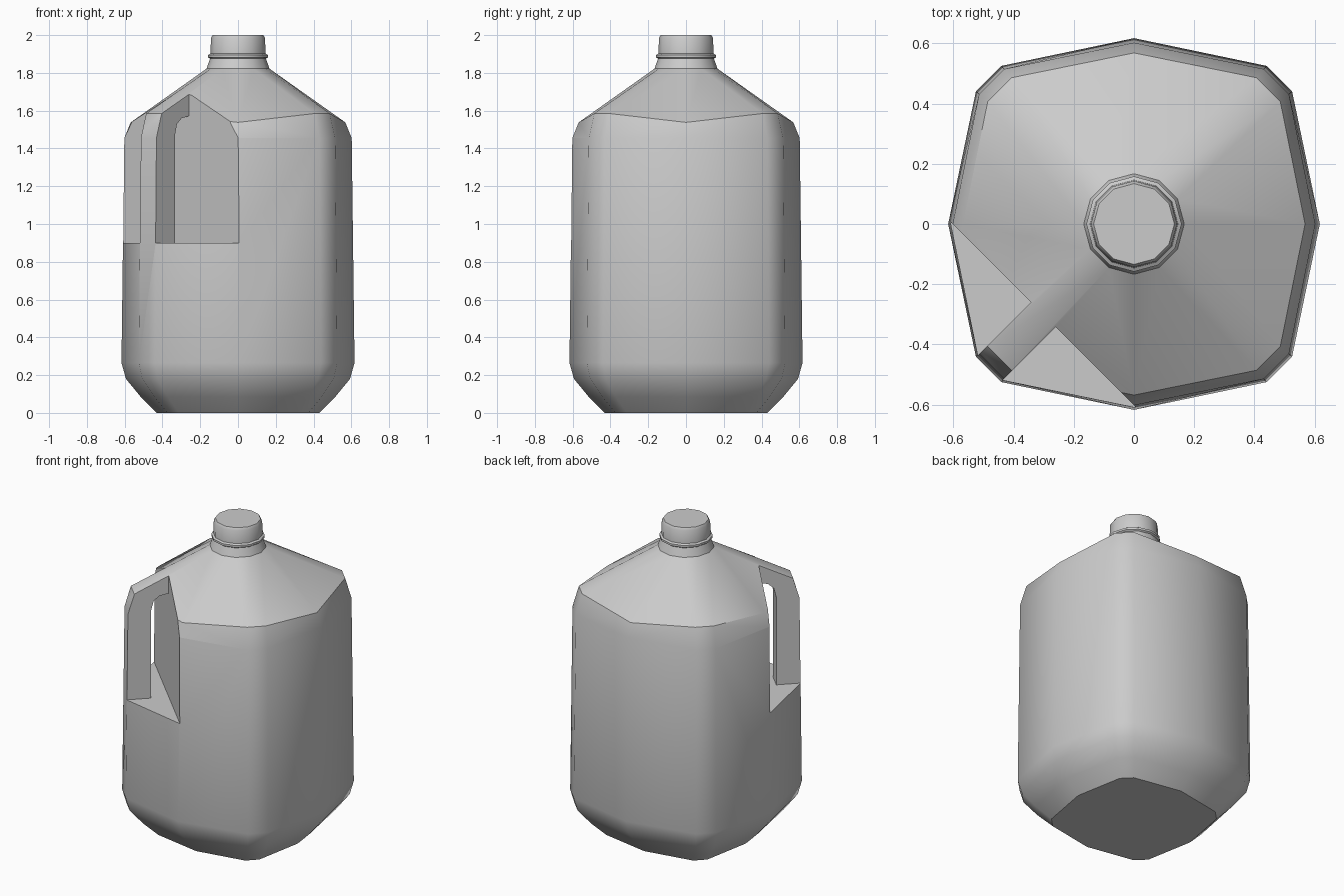
import bpy, bmesh, math
from mathutils import Vector

if "Cube" in bpy.data.objects:
    bpy.data.objects.remove(bpy.data.objects["Cube"])


def make_object(name, bm):
    bmesh.ops.recalc_face_normals(bm, faces=bm.faces)
    mesh = bpy.data.meshes.new(name)
    bm.to_mesh(mesh)
    bm.free()
    obj = bpy.data.objects.new(name, mesh)
    bpy.context.collection.objects.link(obj)
    return obj


def loft(name, rings):
    bm = bmesh.new()
    loops = [[bm.verts.new(p) for p in ring] for ring in rings]
    n = len(loops[0])
    for a, b in zip(loops, loops[1:]):
        for i in range(n):
            j = (i + 1) % n
            bm.faces.new((a[i], a[j], b[j], b[i]))
    bm.faces.new(loops[0][::-1])
    bm.faces.new(loops[-1])
    return make_object(name, bm)


def body_ring(mid, corner, z_mid, z_corner):
    """Rounded square with 12 sides: bowed mid points and chamfered corners."""
    pts = []
    for q in range(4):
        c, s = round(math.cos(q * math.pi / 2)), round(math.sin(q * math.pi / 2))
        for x, y, z in ((mid, 0, z_mid), (0.525 * corner, 0.44 * corner, z_corner),
                        (0.44 * corner, 0.525 * corner, z_corner)):
            pts.append((c * x - s * y, s * x + c * y, z))
    return pts


def neck_ring(r, z):
    return [(r * math.cos(i * math.pi / 6), r * math.sin(i * math.pi / 6), z) for i in range(12)]


def diagonal_prism(name, profile, half_width):
    """Extrude a (distance, height) profile across the front-left diagonal."""
    out = Vector((-1, -1, 0)).normalized()
    side = Vector((1, -1, 0)).normalized()
    return loft(name, [[out * d + side * w + Vector((0, 0, z)) for d, z in profile]
                       for w in (-half_width, half_width)])


def subtract(obj, cutter):
    cutter.hide_render = True
    mod = obj.modifiers.new("cut", 'BOOLEAN')
    mod.operation = 'DIFFERENCE'
    mod.solver = 'EXACT'
    mod.object = cutter
    bpy.context.view_layer.objects.active = obj
    bpy.ops.object.modifier_apply(modifier=mod.name)
    bpy.data.objects.remove(cutter)


# Jug body, shoulder and neck
rings = [body_ring(0.43, 0.71, 0, 0),
         body_ring(0.515, 0.845, 0.085, 0.085),
         body_ring(0.593, 0.965, 0.18, 0.18),
         body_ring(0.617, 1.0, 0.265, 0.265),
         body_ring(0.602, 0.98, 1.455, 1.455),
         body_ring(0.568, 0.925, 1.538, 1.585)]
rings += [neck_ring(r, z) for r, z in (
    (0.167, 1.822), (0.148, 1.875), (0.158, 1.882), (0.158, 1.895),
    (0.146, 1.902), (0.143, 1.985), (0.134, 2.0))]
jug = loft("jug", rings)

# Corner recess, leaving the grip standing
recess = diagonal_prism("recess_cutter", [(0.425, 0.9), (1.0, 0.9), (1.0, 1.8), (0.425, 1.8)], 0.8)
grip = diagonal_prism("grip_shape", [
    (0.53, 0.8), (0.53, 1.47), (0.515, 1.53), (0.48, 1.56), (0.425, 1.572), (0.3, 1.58),
    (0.3, 2.0), (1.2, 2.0), (1.2, 0.8)], 0.058)
subtract(recess, grip)
subtract(jug, recess)

# Shading
bpy.ops.object.select_all(action='DESELECT')
jug.select_set(True)
bpy.context.view_layer.objects.active = jug
bpy.ops.object.shade_smooth_by_angle(angle=math.radians(35))
